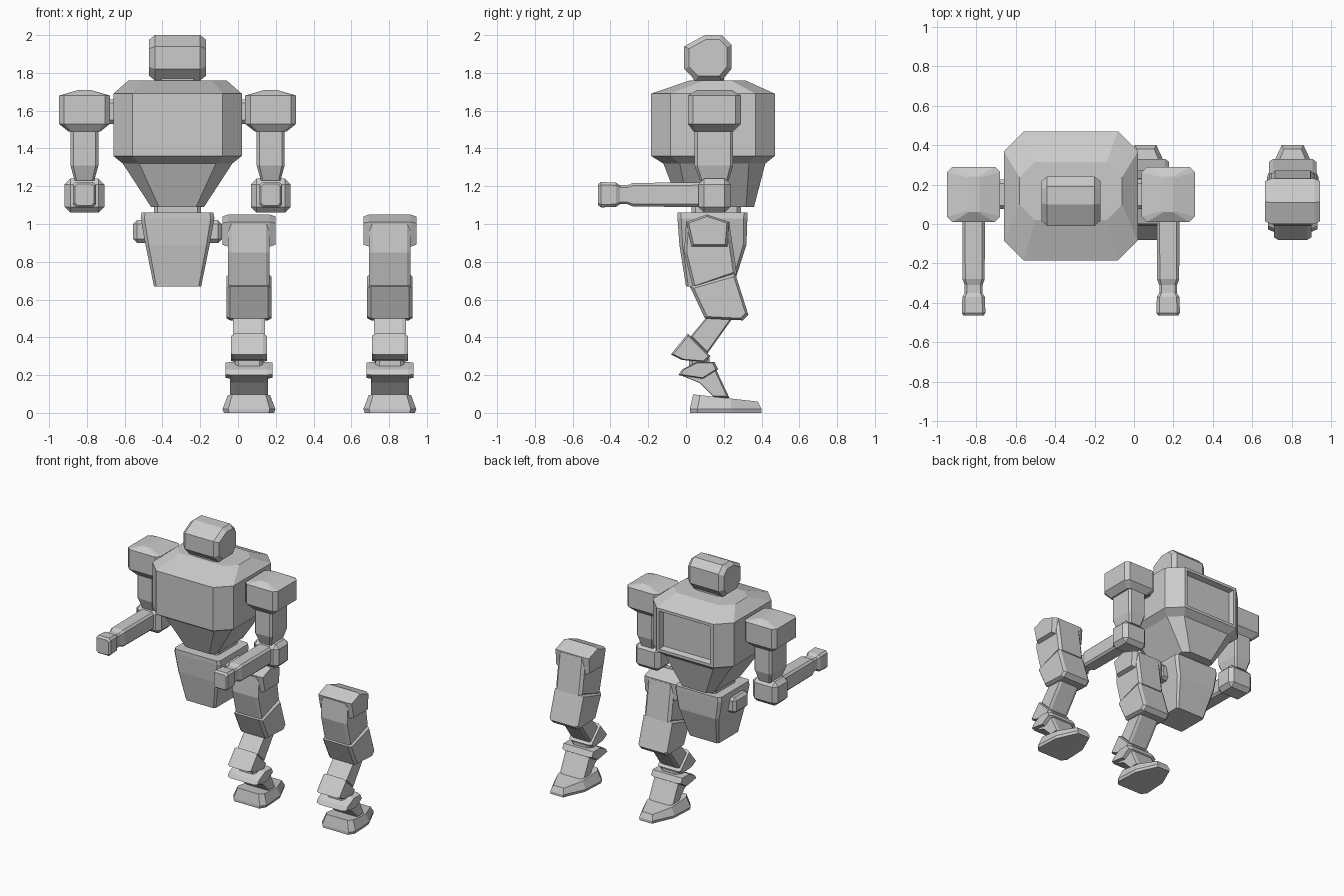
import bpy, bmesh
from mathutils import Vector

default_cube = bpy.data.objects.get("Cube")
if default_cube:
    bpy.data.objects.remove(default_cube)

shade = (.6, .6, .6, 1)
grey = bpy.data.materials.new("plain grey")
grey.use_nodes = True
grey.diffuse_color = shade
grey.node_tree.nodes["Principled BSDF"].inputs["Base Color"].default_value = shade

body_x = -.32
arm_offset = .493
leg_positions = {"right": .058, "left": .804}


def finish(name, bm, x):
    """Turn a bmesh into a flat shaded object placed at x."""
    bmesh.ops.recalc_face_normals(bm, faces=bm.faces)
    mesh = bpy.data.meshes.new(name)
    bm.to_mesh(mesh)
    bm.free()
    mesh.materials.append(grey)
    obj = bpy.data.objects.new(name, mesh)
    obj.location.x = x
    bpy.context.collection.objects.link(obj)
    return obj


def loft(name, rings, x):
    """Bridge closed rings of equal length and cap both ends."""
    bm = bmesh.new()
    loops = [[bm.verts.new(point) for point in ring] for ring in rings]
    for lower, upper in zip(loops, loops[1:]):
        for i in range(len(lower)):
            bm.faces.new((lower[i - 1], lower[i], upper[i], upper[i - 1]))
    bm.faces.new(loops[0])
    bm.faces.new(loops[-1])
    return finish(name, bm, x)


def cut_rectangle(half, low, high, cut):
    """Rectangle with cut corners, symmetric about x."""
    side = [(half - cut, low), (half, low + cut), (half, high - cut), (half - cut, high)]
    return side + [(-u, v) for u, v in reversed(side)]


def stack(name, levels, x, corner=.2):
    """Levels going up: (z, half width, front, back)."""
    rings = []
    for z, half, front, back in levels:
        outline = cut_rectangle(half, front, back, half * corner)
        rings.append([(u, v, z) for u, v in outline])
    return loft(name, rings, x)


def rod(name, levels, z, x, aspect=1.12, corner=.25):
    """Levels along y: (y, half width), centred on height z."""
    rings = []
    for y, half in levels:
        outline = cut_rectangle(half, -half * aspect, half * aspect, half * corner)
        rings.append([(u, y, z + v) for u, v in outline])
    return loft(name, rings, x)


def slab(name, profile, half, x, cut=.02, shrink=.88):
    """Side outline (y, z) widened along x, with bevelled sides."""
    points = [Vector(p) for p in profile]
    middle = sum(points, Vector((0, 0))) / len(points)
    rings = []
    for offset, scale in ((-half, shrink), (cut - half, 1), (half - cut, 1), (half, shrink)):
        rings.append([(offset, *middle.lerp(p, scale)) for p in points])
    return loft(name, rings, x)


def block(name, y, z, size, x, bevel=.02):
    """Box centred on (y, z) with bevelled edges."""
    bm = bmesh.new()
    bmesh.ops.create_cube(bm, size=1)
    bmesh.ops.scale(bm, vec=size, verts=bm.verts)
    bmesh.ops.translate(bm, vec=(0, y, z), verts=bm.verts)
    bmesh.ops.bevel(bm, geom=bm.edges[:], offset=bevel, segments=1, affect="EDGES")
    return finish(name, bm, x)


# Head and neck
slab("head", [(-.01, 1.82), (-.01, 1.94), (.1, 2), (.19, 2), (.24, 1.95),
              (.24, 1.82), (.19, 1.76), (.05, 1.76)], .15, body_x, cut=.03, shrink=.8)
block("neck", .12, 1.76, (.21, .16, .08), body_x)

# Torso with a recessed back panel
torso = stack("torso", [(1.09, .14, -.03, .36), (1.32, .29, -.12, .42),
                        (1.36, .34, -.185, .47), (1.69, .34, -.185, .47),
                        (1.76, .26, .02, .315)], body_x, corner=.3)
bm = bmesh.new()
bm.from_mesh(torso.data)
back_face = max(bm.faces, key=lambda face: face.normal.y * face.calc_area())
bmesh.ops.inset_region(bm, faces=[back_face], thickness=.03)
bmesh.ops.inset_region(bm, faces=[back_face], thickness=.015, depth=-.04)
bm.to_mesh(torso.data)
bm.free()

# Waist and pelvis
block("waist", .16, 1.07, (.25, .26, .1), body_x)
stack("pelvis", [(.67, .125, 0, .25), (.89, .17, -.035, .32),
                 (1.03, .195, -.045, .325), (1.06, .19, -.045, .325)], body_x, corner=.1)

# Arms and side joints, mirrored about the body
for side, sign in (("right", -1), ("left", 1)):
    x = body_x + sign * arm_offset
    block(side + "_shoulder_joint", .15, 1.595, (.1, .15, .13), body_x + sign * .36)
    block(side + "_hip_joint", .12, .96, (.1, .17, .12), body_x + sign * .185)
    stack(side + "_shoulder", [(1.49, .085, .04, .25), (1.53, .135, .01, .29),
                               (1.68, .135, .01, .29), (1.71, .03, .06, .24)], x)
    stack(side + "_upper_arm", [(1.23, .052, .075, .225), (1.31, .074, .045, .25),
                                (1.5, .074, .045, .25)], x)
    block(side + "_elbow", .15, 1.15, (.21, .17, .18), x, bevel=.03)
    rod(side + "_forearm", [(-.465, .05), (-.45, .06), (-.37, .057), (-.35, .045),
                            (-.31, .045), (-.28, .056), (.1, .058)], 1.155, x)

# Two matching legs
for side, x in leg_positions.items():
    slab(side + "_hip", [(.03, .88), (0, 1.01), (.11, 1.05), (.23, 1.01), (.22, .88)],
         .14, x, cut=.03)
    slab(side + "_thigh", [(0, 1), (.23, 1), (.27, .73), (.04, .65), (-.01, .85)], .11, x)
    slab(side + "_lower_thigh", [(.02, .67), (.26, .74), (.33, .52), (.3, .49), (.1, .5)],
         .12, x)
    slab(side + "_shin", [(.12, .52), (.26, .52), (.11, .31), (.02, .4)], .085, x)
    slab(side + "_knee", [(.01, .42), (-.08, .31), (-.02, .28), (.1, .27), (.13, .3)],
         .095, x)
    block(side + "_knee_link", .07, .25, (.15, .11, .12), x)
    slab(side + "_ankle_guard", [(-.04, .2), (-.02, .23), (.06, .27), (.15, .27),
                                 (.17, .23), (.09, .18)], .125, x, cut=.03)
    slab(side + "_ankle", [(-.03, .2), (.14, .27), (.23, .08), (.15, .08), (.07, .16)],
         .1, x)

    # Foot: narrow toe toward the back, sloping down along its length
    half_outline = [(.11, .02), (.14, .06), (.13, .24), (.055, .4)]
    outline = half_outline + [(-u, v) for u, v in reversed(half_outline)]
    sole = [(u * .95, v, 0) for u, v in outline]
    rim = [(u, v, .02) for u, v in outline]
    top = [(u * .8, .02 + v * .9, .1 - v * .1) for u, v in outline]
    loft(side + "_foot", [sole, rim, top], x)
